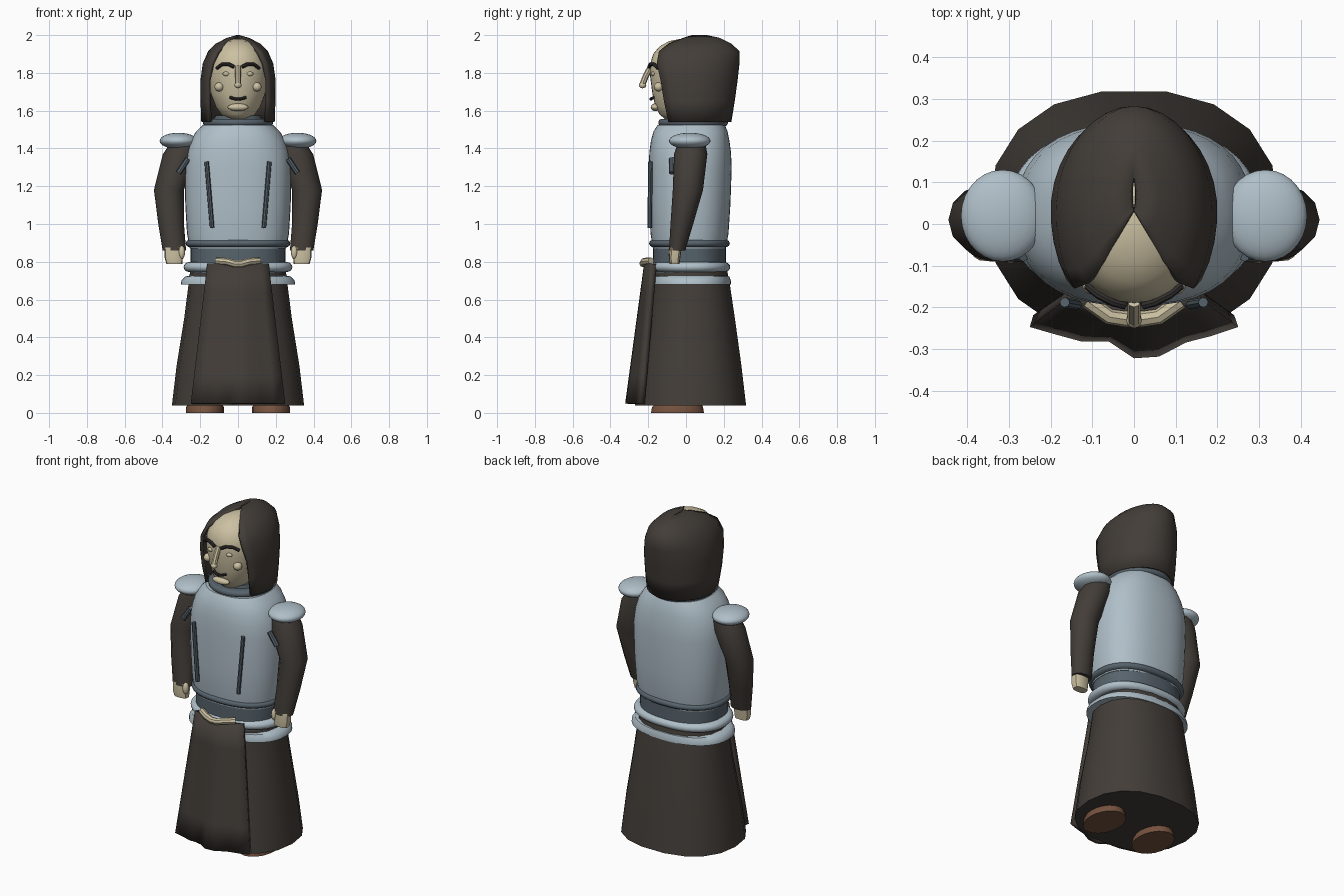
import bpy, bmesh, math
from mathutils import Vector


def mat(name, rgb):
    m = bpy.data.materials.new(name)
    m.diffuse_color = (*rgb, 1)
    return m


CLOTH = mat("dark_cloth", (0.056, 0.047, 0.04))
STEEL = mat("light_steel", (0.43, 0.52, 0.58))
IRON = mat("dark_steel", (0.095, 0.125, 0.15))
SKIN = mat("skin", (0.60, 0.53, 0.36))
LEATHER = mat("brown_leather", (0.18, 0.085, 0.05))
HAIR = mat("hair", (0.032, 0.027, 0.027))


def finish(ob, material, angle=40):
    ob.data.materials.clear()
    ob.data.materials.append(material)
    bpy.ops.object.select_all(action='DESELECT')
    ob.select_set(True)
    bpy.context.view_layer.objects.active = ob
    bpy.ops.object.shade_smooth_by_angle(angle=math.radians(angle))
    return ob


def skin_rows(name, rows, material, closed=True, angle=40):
    """Join rows of points, bottom to top, counter-clockwise seen from above."""
    bm = bmesh.new()
    vs = [[bm.verts.new(p) for p in row] for row in rows]
    n = len(vs[0])
    for a, b in zip(vs, vs[1:]):
        for j in range(n if closed else n - 1):
            k = (j + 1) % n
            bm.faces.new((a[j], a[k], b[k], b[j]))
    if closed:
        bm.faces.new(vs[0][::-1])
        bm.faces.new(vs[-1])
    me = bpy.data.meshes.new(name)
    bm.to_mesh(me)
    bm.free()
    ob = bpy.data.objects.new(name, me)
    bpy.context.collection.objects.link(ob)
    return finish(ob, material, angle)


def oval(z, cx, cy, rx, ry, n, p=2.0):
    pts = []
    for i in range(n):
        a = math.tau * i / n
        c, s = math.cos(a), math.sin(a)
        pts.append((cx + rx * math.copysign(abs(c) ** (2 / p), c),
                    cy + ry * math.copysign(abs(s) ** (2 / p), s), z))
    return pts


def loft(name, rings, material, n=32, p=2.0, angle=40):
    """Rings are (z, half width, front y, back y)."""
    rows = [oval(z, 0, (f + b) / 2, hx, (b - f) / 2, n, p) for z, hx, f, b in rings]
    return skin_rows(name, rows, material, angle=angle)


def band(name, z, hx, f, b, r, h, material, p=2.3):
    """Rounded hoop round the body."""
    rings = []
    for i in range(9):
        a = math.pi * (i / 8 - 0.5)
        d = r * (1 - math.cos(a))
        rings.append((z + h * math.sin(a), hx - d, f + d, b - d))
    return loft(name, rings, material, 40, p)


def ball(name, loc, size, material, seg=20):
    bpy.ops.mesh.primitive_uv_sphere_add(segments=seg, ring_count=seg // 2, location=loc)
    ob = bpy.context.object
    ob.name = name
    ob.scale = size
    return finish(ob, material, 60)


def tube(name, pts, r, material):
    cu = bpy.data.curves.new(name, 'CURVE')
    cu.dimensions = '3D'
    cu.bevel_depth = r
    cu.bevel_resolution = 2
    cu.use_fill_caps = True
    sp = cu.splines.new('POLY')
    sp.points.add(len(pts) - 1)
    for q, p in zip(sp.points, pts):
        q.co = (*p, 1)
    ob = bpy.data.objects.new(name, cu)
    bpy.context.collection.objects.link(ob)
    bpy.ops.object.select_all(action='DESELECT')
    ob.select_set(True)
    bpy.context.view_layer.objects.active = ob
    bpy.ops.object.convert(target='MESH')
    return finish(bpy.context.object, material)


def thicken(ob, t):
    m = ob.modifiers.new("thickness", 'SOLIDIFY')
    m.thickness = t
    m.offset = -1


# Skirt and its hanging front panel
loft("skirt", [(0.04, 0.35, -0.275, 0.322), (0.25, 0.325, -0.25, 0.297),
               (0.5, 0.285, -0.205, 0.262), (0.68, 0.262, -0.18, 0.235),
               (0.78, 0.25, -0.17, 0.215)], CLOTH, 18, 2.3)
hem = [(-1, -0.247), (-0.75, -0.265), (-0.5, -0.282), (-0.24, -0.282), (0, -0.322),
       (0.24, -0.318), (0.5, -0.284), (0.75, -0.268), (1, -0.247)]
rows = []
for i in range(6):
    t = i / 5
    rows.append([(u * (0.25 * (1 - t) + 0.163 * t),
                  y * (1 - t) + (-0.222 + 0.04 * u * u) * t,
                  0.05 + 0.74 * t) for u, y in hem])
thicken(skin_rows("front_panel", rows, CLOTH, closed=False), 0.03)

# Armour round the trunk
loft("breastplate", [(0.87, 0.255, -0.175, 0.21), (0.95, 0.27, -0.188, 0.225),
                     (1.1, 0.279, -0.195, 0.235), (1.3, 0.283, -0.197, 0.242),
                     (1.38, 0.272, -0.194, 0.238), (1.44, 0.252, -0.186, 0.23),
                     (1.49, 0.222, -0.172, 0.22), (1.525, 0.185, -0.15, 0.205)],
     STEEL, 40, 2.4)
loft("waist", [(0.74, 0.25, -0.175, 0.212), (0.89, 0.252, -0.175, 0.212)], IRON, 40, 2.3)
band("belt", 0.897, 0.277, -0.195, 0.232, 0.025, 0.02, IRON)
band("upper_hip_hoop", 0.772, 0.288, -0.188, 0.234, 0.03, 0.026, STEEL)
loft("lower_hip_hoop", [(0.68, 0.27, -0.17, 0.22), (0.68, 0.302, -0.186, 0.237),
                        (0.70, 0.3, -0.186, 0.237), (0.722, 0.28, -0.18, 0.23),
                        (0.728, 0.25, -0.165, 0.21)], STEEL, 40, 2.3)
band("collar", 1.537, 0.186, -0.147, 0.222, 0.02, 0.02, IRON, 2)
loft("neck", [(1.5, 0.15, -0.11, 0.17), (1.575, 0.12, -0.1, 0.14)], IRON, 24)

# Knotted sash at the top of the panel
tube("sash_knot", [(-0.112, -0.185, 0.804), (-0.06, -0.222, 0.802), (-0.02, -0.228, 0.79),
                   (0.02, -0.228, 0.79), (0.06, -0.222, 0.802), (0.112, -0.185, 0.804)],
     0.019, SKIN)

# Head
loft("head", [(1.555, 0.06, -0.11, 0.08), (1.58, 0.09, -0.14, 0.1),
              (1.62, 0.118, -0.162, 0.12), (1.69, 0.145, -0.178, 0.13),
              (1.78, 0.158, -0.19, 0.14), (1.85, 0.155, -0.189, 0.14),
              (1.9, 0.139, -0.174, 0.13), (1.94, 0.108, -0.14, 0.1),
              (1.968, 0.068, -0.09, 0.07), (1.98, 0.02, -0.03, 0.02)], SKIN, 32, angle=70)
tube("nose", [(0, -0.185, 1.835), (0, -0.212, 1.785), (0, -0.232, 1.735)], 0.016, SKIN)
ball("nose_tip", (0, -0.23, 1.735), (0.019, 0.02, 0.017), SKIN, 12)
ball("chin", (0, -0.163, 1.618), (0.055, 0.024, 0.02), SKIN)
tube("moustache", [(-0.042, -0.172, 1.67), (-0.018, -0.184, 1.663), (0, -0.186, 1.661),
                   (0.018, -0.184, 1.663), (0.042, -0.172, 1.67)], 0.008, HAIR)

# Hood, open at the front: (z, half width, centre y, back depth, front depth, half sweep)
rows = []
for z, hx, cy, back, front, sweep in [
        (1.54, 0.195, 0.03, 0.21, 0.20, 128), (1.65, 0.199, 0.03, 0.228, 0.25, 126),
        (1.76, 0.2, 0.03, 0.243, 0.28, 126), (1.85, 0.187, 0.03, 0.253, 0.288, 130),
        (1.915, 0.158, 0.03, 0.253, 0.245, 135), (1.955, 0.118, 0.035, 0.205, 0.16, 142),
        (1.985, 0.06, 0.05, 0.13, 0.075, 152), (2.0, 0.008, 0.07, 0.04, 0.04, 172)]:
    row = []
    for i in range(25):
        a = math.radians(sweep * (1 - i / 12))
        c = math.cos(a)
        row.append((hx * math.sin(a), cy + c * (back if c > 0 else front), z))
    rows.append(row)
thicken(skin_rows("hood", rows, CLOTH, closed=False, angle=60), 0.018)

# Paired parts
for s, side in ((1, "right"), (-1, "left")):
    ball(f"{side}_shoulder_pad", (s * 0.315, 0.02, 1.44), (0.1, 0.11, 0.043), STEEL, 28)
    arm = [(1.44, 0.28, 0.03, 0.07, 0.07), (1.37, 0.305, 0.025, 0.093, 0.088),
           (1.18, 0.366, 0.01, 0.079, 0.08), (1.0, 0.354, -0.022, 0.068, 0.06),
           (0.86, 0.337, -0.047, 0.062, 0.043)]
    skin_rows(f"{side}_sleeve", [oval(z, s * x, y, a, b, 12) for z, x, y, a, b in arm], CLOTH)
    hand = [(0.788, 0.337, -0.06, 0.042, 0.026), (0.82, 0.34, -0.06, 0.048, 0.03),
            (0.875, 0.34, -0.055, 0.05, 0.032)]
    skin_rows(f"{side}_hand", [oval(z, s * x, y, a, b, 12, 3) for z, x, y, a, b in hand], SKIN)
    ball(f"{side}_thumb", (s * 0.298, -0.075, 0.85), (0.018, 0.02, 0.036), SKIN, 12)
    tube(f"{side}_chest_strip", [(s * 0.166, -0.188, 1.33), (s * 0.137, -0.193, 0.98)],
         0.012, IRON)
    tube(f"{side}_shoulder_strap", [(s * 0.265, -0.075, 1.345), (s * 0.315, -0.075, 1.27)],
         0.015, IRON)
    ball(f"{side}_eye", (s * 0.062, -0.174, 1.795), (0.02, 0.012, 0.012), SKIN, 12)
    ball(f"{side}_cheek", (s * 0.1, -0.145, 1.726), (0.025, 0.025, 0.024), SKIN, 14)
    tube(f"{side}_brow", [(s * 0.022, -0.195, 1.832), (s * 0.05, -0.188, 1.846),
                          (s * 0.085, -0.17, 1.845), (s * 0.112, -0.148, 1.825)], 0.01, HAIR)
    # Boot: rounded sole with a low upper
    foot = [(0.0, s * 0.175, -0.045, 0.1, 0.14), (0.03, s * 0.175, -0.045, 0.1, 0.135),
            (0.08, s * 0.175, -0.035, 0.075, 0.1)]
    skin_rows(f"{side}_boot", [oval(*r, 20) for r in foot], LEATHER)
